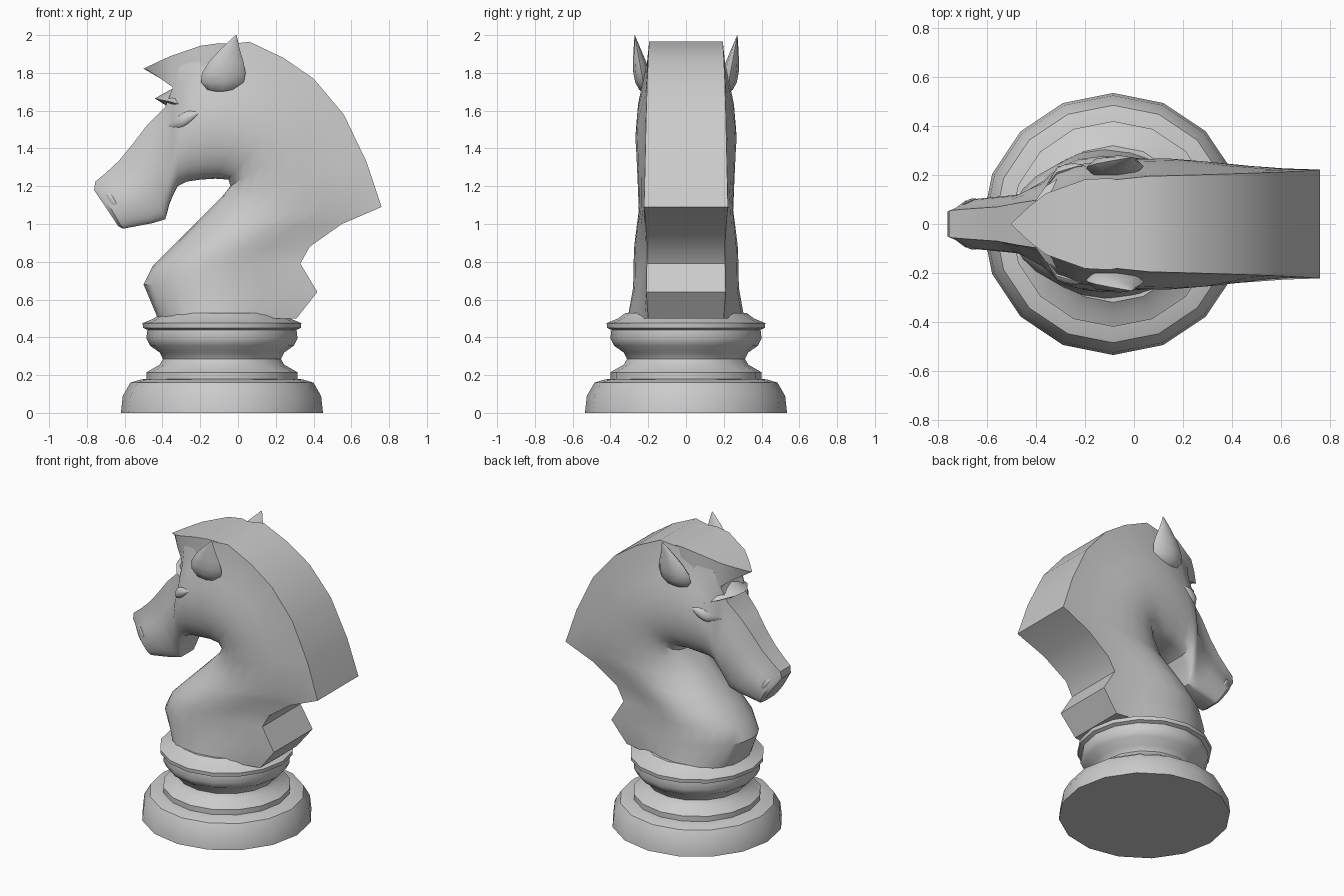
import bpy, bmesh, math
from mathutils import Vector
from mathutils.bvhtree import BVHTree

if "Cube" in bpy.data.objects:
    bpy.data.objects.remove(bpy.data.objects["Cube"])


def loft(name, rings, angle=35):
    """Skin a list of equal-length closed rings and cap both ends."""
    bm = bmesh.new()
    vs = [[bm.verts.new(p) for p in r] for r in rings]
    n = len(rings[0])
    for a, b in zip(vs, vs[1:]):
        for i in range(n):
            j = (i + 1) % n
            bm.faces.new((a[i], a[j], b[j], b[i]))
    bm.faces.new(vs[0])
    bm.faces.new(vs[-1])
    bmesh.ops.remove_doubles(bm, verts=bm.verts, dist=0.0005)
    bmesh.ops.recalc_face_normals(bm, faces=bm.faces)
    me = bpy.data.meshes.new(name)
    bm.to_mesh(me)
    bm.free()
    ob = bpy.data.objects.new(name, me)
    bpy.context.collection.objects.link(ob)
    bpy.ops.object.select_all(action='DESELECT')
    bpy.context.view_layer.objects.active = ob
    ob.select_set(True)
    bpy.ops.object.shade_smooth_by_angle(angle=math.radians(angle))
    return ob


def ellipse(cx, cy, z, rx, ry, n):
    return [(cx + rx * math.cos(2 * math.pi * i / n),
             cy + ry * math.sin(2 * math.pi * i / n), z) for i in range(n)]


# Turned base, 16 sides
profile = [(.535, 0), (.525, .09), (.485, .16), (.43, .177), (.40, .18), (.40, .215),
           (.33, .255), (.312, .285), (.33, .32), (.38, .355), (.40, .395), (.395, .44),
           (.418, .45), (.42, .475), (.36, .50), (.32, .53)]
loft("base", [ellipse(-.085, 0, z, r, r, 16) for r, z in profile])

# Neck and head: side-view lines from the back edge to the throat edge
lines = [(.31, .50, -.42, .49), (.42, .64, -.50, .68), (.33, .79, -.45, .78),
         (.38, .88, -.36, .87), (.55, 1.0, -.27, .96), (.76, 1.09, -.17, 1.06),
         (.68, 1.33, -.08, 1.15), (.56, 1.58, -.04, 1.20), (.40, 1.77, -.05, 1.235),
         (.24, 1.88, -.12, 1.24), (.06, 1.965, -.20, 1.235), (-.20, 1.93, -.27, 1.225),
         (-.31, 1.83, -.32, 1.20), (-.35, 1.71, -.345, 1.15), (-.385, 1.62, -.365, 1.10),
         (-.48, 1.525, -.375, 1.06), (-.56, 1.42, -.385, 1.025), (-.63, 1.335, -.45, 1.005),
         (-.70, 1.27, -.53, .99), (-.755, 1.225, -.61, .975), (-.762, 1.18, -.635, .99)]
# Half widths at back, middle and throat, keyed by line number
keys = [(0, .20, .31, .02), (1, .21, .28, .02), (3, .205, .275, .02), (5, .222, .25, .03),
        (8, .205, .268, .09), (10, .195, .262, .10), (13, .115, .20, .08),
        (16, .07, .122, .065), (19, .055, .10, .055), (20, .05, .08, .05)]
PEAK = .58


def widths(i):
    for a, b in zip(keys, keys[1:]):
        if i <= b[0]:
            f = (i - a[0]) / (b[0] - a[0])
            return [p + (q - p) * f for p, q in zip(a[1:], b[1:])]


def half_width(t, wb, wm, wa):
    if t < PEAK:
        s = t / PEAK
        return wb + (wm - wb) * s * s * (3 - 2 * s)
    return wa + (wm - wa) * math.sqrt(max(0, 1 - ((t - PEAK) / (1 - PEAK)) ** 2))


def body_ring(i, line):
    bx, bz, ax, az = line
    steps = [math.sin(math.pi / 2 * k / 10) for k in range(11)]
    side = [(bx + (ax - bx) * t, half_width(t, *widths(i)), bz + (az - bz) * t) for t in steps]
    return side + [(x, -y, z) for x, y, z in reversed(side)]


body = loft("horse_body", [body_ring(i, l) for i, l in enumerate(lines)])
bpy.context.view_layer.update()
tree = BVHTree.FromObject(body, bpy.context.evaluated_depsgraph_get())


def skin_y(x, z):
    """Half width of the body at a point of the side view."""
    hit = tree.ray_cast(Vector((x, 2, z)), Vector((0, -1, 0)))[0]
    return hit.y if hit else .1


# Forelock: pointed overhanging front of the mane (x, top, bottom, half width)
lock = [(.0, 1.95, 1.72, .17), (-.1, 1.957, 1.71, .187), (-.2, 1.943, 1.70, .182),
        (-.36, 1.888, 1.72, .125), (-.43, 1.856, 1.77, .07), (-.50, 1.822, 1.816, .004)]
loft("forelock", [[(x, w, t), (x, -w, t), (x + .02, -w, b), (x + .02, w, b)]
                  for x, t, b, w in lock])

# Brow ridge wrapping around the forehead
half = [(-.20, .225, 1.60, .2), (-.28, .205, 1.625, .8), (-.36, .155, 1.648, 1), (-.42, .07, 1.66, 1)]
path = half + [(-.44, 0, 1.665, 1)] + [(x, -y, z, s) for x, y, z, s in reversed(half)]
loft("brow", [[(x, y, z), (x + .09, y * .8, z + .05 * s), (x + .13, y * .7, z),
               (x + .07, y * .8, z - .045 * s)] for x, y, z, s in path])


# Teardrop ear leaning outward to a pointed tip
def ear_ring(u, s):
    r = max(.003, .118 * math.sin(math.pi * u ** .55))
    return ellipse(-.085 + .075 * u * u, s * (.215 + .057 * u), 1.69 + .31 * u, r, .38 * r, 8)


# Parts found on both sides
for label, s in (("left", 1), ("right", -1)):
    loft(label + "_ear", [ear_ring((k / 6) ** 1.5, s) for k in range(7)], 40)

    # Almond eye and nostril, lens shapes seated on the skin
    for part, x0, z0, x1, z1, h, d in (("eye", -.37, 1.515, -.205, 1.59, .038, .022),
                                       ("nostril", -.705, 1.165, -.64, 1.10, .024, .008)):
        rings = []
        for k in range(7):
            u = k / 6
            f = max(.02, math.sin(math.pi * u))
            x, z = x0 + (x1 - x0) * u, z0 + (z1 - z0) * u
            y = skin_y(x, z)
            rings.append([(x, s * (y + d * f * math.cos(a)), z + h * f * math.sin(a))
                          for a in (math.pi * i / 4 for i in range(8))])
        loft(label + "_" + part, rings, 50)
